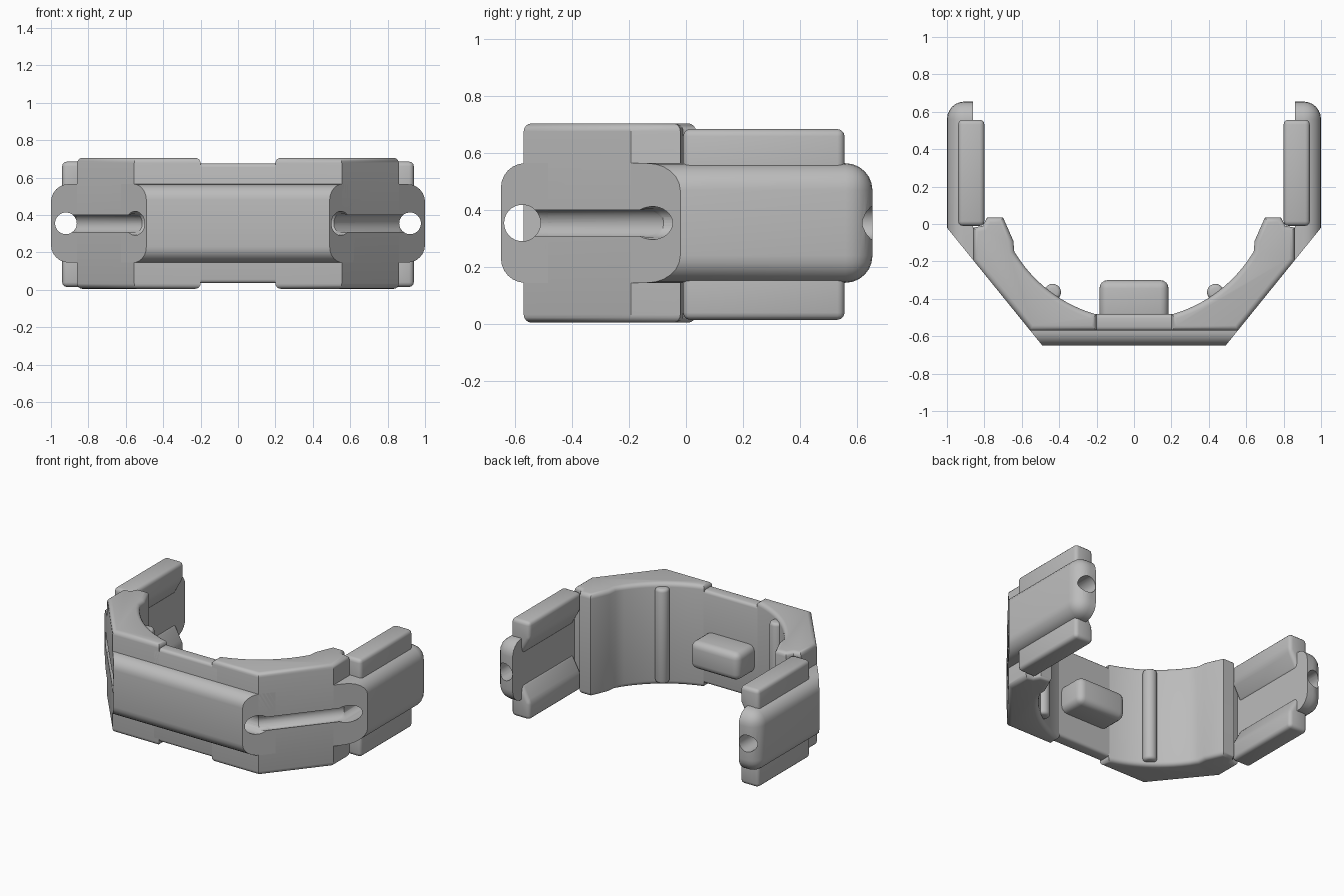
import bpy, bmesh, math
from mathutils import Vector

if "Cube" in bpy.data.objects:
    bpy.data.objects.remove(bpy.data.objects["Cube"])

grey = bpy.data.materials.new("light_grey")
grey.use_nodes = True
COLOUR = (0.5, 0.5, 0.5, 1)
grey.diffuse_color = COLOUR
grey.node_tree.nodes["Principled BSDF"].inputs["Base Color"].default_value = COLOUR

MID = 0.355                                # mid height of the band
CORNER = Vector((0.49, -0.65, MID))        # the slanted outer plane runs
SIDE = Vector((1.0, -0.02, MID))           # from CORNER to SIDE
ALONG = (SIDE - CORNER).normalized()
NORMAL = Vector((-ALONG.y * -1, -ALONG.x, 0))


def finish(bm, name, mirror=False):
    """Turn a bmesh into a smooth-shaded object, mirrored over x if asked."""
    bmesh.ops.recalc_face_normals(bm, faces=bm.faces)
    mesh = bpy.data.meshes.new(name)
    bm.to_mesh(mesh)
    bm.free()
    ob = bpy.data.objects.new(name, mesh)
    bpy.context.collection.objects.link(ob)
    mesh.materials.append(grey)
    if mirror:
        mod = ob.modifiers.new("mirror", 'MIRROR')
        mod.use_clip = False
        mod.use_mirror_merge = False
    return ob


def prism(points, axis, lo, hi):
    """Extrude a 2D outline along an axis (0 = x, 1 = y, 2 = z)."""
    bm = bmesh.new()
    verts = []
    for p in points:
        co = list(p)
        co.insert(axis, lo)
        verts.append(bm.verts.new(co))
    face = bm.faces.new(verts)
    move = Vector((0, 0, 0))
    move[axis] = hi - lo
    new = bmesh.ops.extrude_face_region(bm, geom=[face])["geom"]
    bmesh.ops.translate(bm, vec=move, verts=[g for g in new if isinstance(g, bmesh.types.BMVert)])
    bmesh.ops.recalc_face_normals(bm, faces=bm.faces)
    return bm


def box(x, y, z):
    return prism([(x[0], y[0]), (x[1], y[0]), (x[1], y[1]), (x[0], y[1])], 2, *z)


def bevel(bm, size, segments=4, rule=lambda mid, way: True):
    """Round the edges whose midpoint and direction pass the rule."""
    edges = []
    for e in bm.edges:
        a, b = (v.co for v in e.verts)
        if rule((a + b) / 2, (b - a).normalized()):
            edges.append(e)
    bmesh.ops.bevel(bm, geom=edges, offset=size, segments=segments, profile=0.5,
                    affect='EDGES', clamp_overlap=True)


def slice_off(bm, normal):
    """Cut the solid with the slanted plane and close it."""
    point = Vector((math.copysign(CORNER.x, normal.x), CORNER.y, MID))
    cut = bmesh.ops.bisect_plane(bm, geom=bm.verts[:] + bm.edges[:] + bm.faces[:],
                                 plane_co=point, plane_no=normal, clear_outer=True)
    edges = [g for g in cut["geom_cut"] if isinstance(g, bmesh.types.BMEdge)]
    bmesh.ops.contextual_create(bm, geom=edges)


def rod(name, start, end, radius, mirror=False):
    bm = bmesh.new()
    way = end - start
    bmesh.ops.create_cone(bm, cap_ends=True, segments=32, radius1=radius, radius2=radius,
                          depth=way.length)
    turn = way.to_track_quat('Z', 'Y').to_matrix()
    bmesh.ops.rotate(bm, matrix=turn, verts=bm.verts)
    bmesh.ops.translate(bm, vec=(start + end) / 2, verts=bm.verts)
    return finish(bm, name, mirror)


# Front bar: rounded outer edges, slanted ends
bm = box((-0.8, 0.8), (-0.65, -0.484), (0.145, 0.565))
bevel(bm, 0.085, 6, lambda m, w: abs(w.x) > 0.9 and m.y < -0.6)
slice_off(bm, NORMAL)
slice_off(bm, Vector((-NORMAL.x, NORMAL.y, 0)))
front_bar = finish(bm, "front_bar")

# Side arms: rounded outer edges and rounded tips
bm = box((0.86, 1.0), (-0.6, 0.655), (0.145, 0.565))
bevel(bm, 0.095, 6, lambda m, w: (m.x > 0.99 and m.y > -0.5) or (abs(w.x) > 0.9 and m.y > 0.6))
slice_off(bm, NORMAL)
side_arm = finish(bm, "side_arm", True)

# Tall corner blocks with a curved inner wall
inner = []
for i in range(15):
    x = 0.2 + 0.44 * i / 14
    inner.append((x, 0.234 - math.sqrt(0.745 ** 2 - x * x)))
t = (0.86 - CORNER.x) / ALONG.x
outline = inner + [(0.645, -0.09), (0.70, 0.035), (0.785, 0.035), (0.81, -0.01), (0.86, -0.02),
                   (0.86, CORNER.y + t * ALONG.y),
                   (CORNER.x + 0.08 / ALONG.y * ALONG.x, -0.57), (0.2, -0.57)]
bm = prism(outline, 2, 0.005, 0.705)
bevel(bm, 0.028, 4, lambda m, w: abs(w.z) < 0.1)
corner_block = finish(bm, "corner_block", True)

# Low wall joining the blocks
bm = box((-0.24, 0.24), (-0.57, -0.482), (0.035, 0.675))
bevel(bm, 0.02, 3, lambda m, w: abs(w.x) > 0.9)
finish(bm, "front_wall")

# Upright ribs on the curved inner wall
bm = bmesh.new()
bmesh.ops.create_cone(bm, cap_ends=True, segments=20, radius1=0.045, radius2=0.045, depth=0.65)
bmesh.ops.translate(bm, vec=(0.435, -0.365, MID), verts=bm.verts)
bevel(bm, 0.02, 3, lambda m, w: abs(w.z) < 0.1)
finish(bm, "inner_rib", True)

# Pad on the middle of the inner wall
bm = box((-0.185, 0.185), (-0.52, -0.30), (0.21, 0.40))
bevel(bm, 0.045, 4)
finish(bm, "inner_pad")

# Rails above and below each arm
rails = []
for name, flip in (("upper_rail", 1), ("lower_rail", -1)):
    shape = [(0.94, 0.10), (0.94, 0.335), (0.80, 0.335), (0.80, 0.22), (0.865, 0.10)]
    bm = prism([(x, MID - 0.005 + flip * h) for x, h in shape], 1, -0.01, 0.557)
    bevel(bm, 0.025, 3)
    rails.append(finish(bm, name, True))

# Cord bores and the groove on the slanted faces
bore_y, bore_x = -0.575, 0.92
exit_a = CORNER + ALONG * ((bore_y - CORNER.y) / ALONG.y)
exit_b = CORNER + ALONG * ((bore_x - CORNER.x) / ALONG.x)
inset = NORMAL * -0.02
cutters = [
    rod("cross_bore_cutter", Vector((-1.2, bore_y, MID)), Vector((1.2, bore_y, MID)), 0.064),
    rod("arm_bore_cutter", Vector((bore_x, -1, MID)), Vector((bore_x, 1, MID)), 0.058, True),
    rod("groove_cutter", exit_a + inset, exit_b + inset, 0.05, True),
]
for ob in [front_bar, side_arm, corner_block] + rails:
    for cutter in cutters:
        mod = ob.modifiers.new("bore", 'BOOLEAN')
        mod.object = cutter
        mod.operation = 'DIFFERENCE'
        mod.solver = 'EXACT'

# Bake the cuts, shade by angle, hide the cutters
bpy.ops.object.select_all(action='DESELECT')
for ob in [o for o in bpy.data.objects if o.type == 'MESH' and o not in cutters]:
    if grey.name not in ob.data.materials:
        continue
    bpy.context.view_layer.objects.active = ob
    ob.select_set(True)
    for mod in list(ob.modifiers):
        bpy.ops.object.modifier_apply(modifier=mod.name)
    bpy.ops.object.shade_smooth_by_angle(angle=math.radians(35))
    ob.select_set(False)
for cutter in cutters:
    cutter.hide_render = True
    cutter.hide_set(True)
